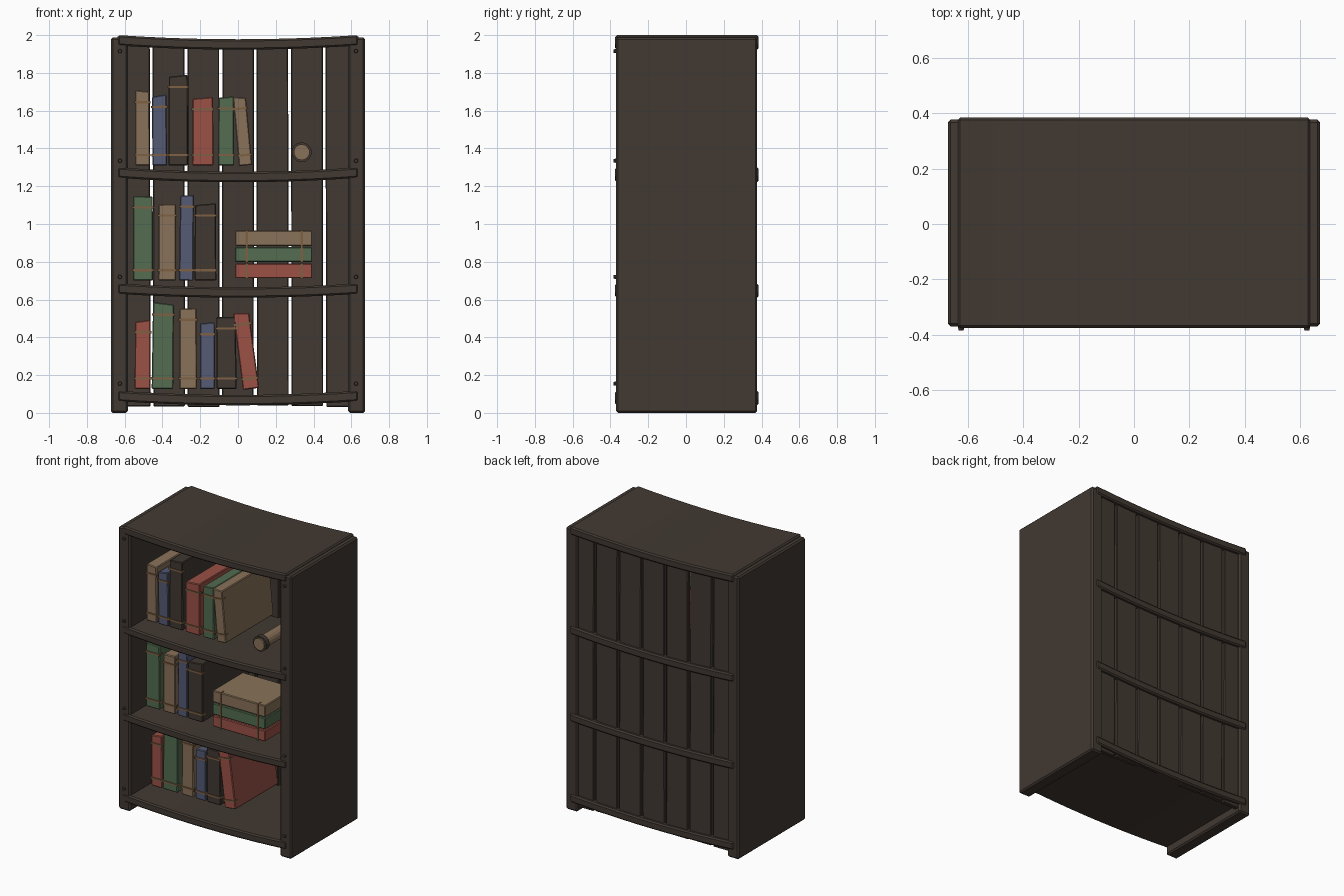
import bpy, bmesh, math, random
from mathutils import Matrix, Vector

if "Cube" in bpy.data.objects:
    bpy.data.objects.remove(bpy.data.objects["Cube"])

random.seed(4)


def material(name, rgb):
    m = bpy.data.materials.new(name)
    m.diffuse_color = (*rgb, 1)
    m.use_nodes = True
    m.node_tree.nodes["Principled BSDF"].inputs["Base Color"].default_value = m.diffuse_color
    return m


WOOD = material("dark_wood", (0.054, 0.041, 0.032))
TAN = material("tan_leather", (0.250, 0.168, 0.100))
RED = material("red_leather", (0.330, 0.082, 0.062))
GREEN = material("green_leather", (0.088, 0.150, 0.082))
BLUE = material("blue_leather", (0.090, 0.103, 0.175))
DARK = material("dark_leather", (0.052, 0.040, 0.031))
BAND = material("bronze_band", (0.210, 0.118, 0.056))


def add_box(bm, lo, hi, mat=0, bevel=0.0):
    """Add a bevelled box between two corners; returns its vertices."""
    part = bmesh.new()
    bmesh.ops.create_cube(part, size=1)
    for v in part.verts:
        v.co = Vector([lo[i] + (v.co[i] + 0.5) * (hi[i] - lo[i]) for i in range(3)])
    if bevel:
        bmesh.ops.bevel(part, geom=part.edges[:], offset=bevel, segments=1, affect='EDGES')
    for f in part.faces:
        f.material_index = mat
    tmp = bpy.data.meshes.new("tmp")
    part.to_mesh(tmp)
    part.free()
    n = len(bm.verts)
    bm.from_mesh(tmp)
    bpy.data.meshes.remove(tmp)
    bm.verts.ensure_lookup_table()
    return bm.verts[n:]


def finish(bm, name, mats, matrix=None):
    if matrix:
        bm.transform(matrix)
    bmesh.ops.recalc_face_normals(bm, faces=bm.faces[:])
    me = bpy.data.meshes.new(name)
    bm.to_mesh(me)
    bm.free()
    for m in mats:
        me.materials.append(m)
    ob = bpy.data.objects.new(name, me)
    bpy.context.collection.objects.link(ob)
    return ob


# Side panels, standing on the floor
for s, name in ((-1, "left_side"), (1, "right_side")):
    bm = bmesh.new()
    xs = sorted((s * 0.583, s * 0.673))
    add_box(bm, (xs[0], -0.37, 0), (xs[1], 0.377, 1.988), bevel=0.01)
    finish(bm, name, [WOOD])

# Sagging shelves, running through the sides and slightly proud at front and back
shelves = (("bottom_shelf", 0.117, 0.022), ("lower_shelf", 0.685, 0.020),
           ("upper_shelf", 1.300, 0.024), ("top_board", 2.000, 0.022))
for name, top, sag in shelves:
    bm = bmesh.new()
    add_box(bm, (-0.637, -0.375, top - 0.055), (0.637, 0.385, top), bevel=0.009)
    for k in range(1, 10):
        bmesh.ops.bisect_plane(bm, geom=bm.verts[:] + bm.edges[:] + bm.faces[:],
                               plane_co=(-0.637 + 0.1274 * k, 0, 0), plane_no=(1, 0, 0))
    for v in bm.verts:
        v.co.z -= sag * (1 - (v.co.x / 0.637) ** 2)
    finish(bm, name, [WOOD])

# Back planks with narrow gaps
for i in range(7):
    bm = bmesh.new()
    cx = (i - 3) * 0.183
    vs = add_box(bm, (cx - 0.084, 0.33, 0.03 + random.uniform(0, 0.012)),
                 (cx + 0.084, 0.362, 1.95), bevel=0.005)
    lean = random.uniform(-0.003, 0.003)
    for v in vs:
        v.co.x += lean * (v.co.z - 1)
    finish(bm, f"back_plank_{i + 1}", [WOOD])

# Nail heads on the front of the sides
bm = bmesh.new()
for x in (-0.625, 0.625):
    for z in (0.155, 0.72, 1.335, 1.915):
        m = Matrix.Translation((x, -0.372, z)) @ Matrix.Rotation(math.pi / 2, 4, 'X')
        bmesh.ops.create_cone(bm, cap_ends=True, segments=8, radius1=0.013,
                              radius2=0.009, depth=0.026, matrix=m)
finish(bm, "nail_heads", [WOOD])


def book(name, x0, x1, z0, z1, mat, y0, lean=0.0):
    """Upright book with two spine bands and an uneven top."""
    w, h = (x1 - x0) / 2, z1 - z0
    bm = bmesh.new()
    tilt = random.uniform(-0.012, 0.012)
    for v in add_box(bm, (-w, y0, 0), (w, 0.29, h), bevel=0.005):
        if v.co.z > h / 2:
            v.co.z += tilt * v.co.x / w * 0.6
            v.co.x *= 0.97
    for z in (0.055, h - 0.06):
        add_box(bm, (-w - 0.004, y0 - 0.006, z - 0.006), (w + 0.004, y0 + 0.03, z + 0.006), 1)
    finish(bm, name, [mat, BAND], Matrix.Translation(((x0 + x1) / 2, 0, z0)) @
           Matrix.Rotation(lean, 4, 'Y'))


# Rows of upright books: left, right, top, colour, lean
rows = {
    "top": (1.310, -0.24, [
        (-0.545, -0.467, 1.705, TAN, 0), (-0.453, -0.375, 1.68, BLUE, -0.01),
        (-0.368, -0.265, 1.785, DARK, 0), (-0.242, -0.130, 1.668, RED, 0),
        (-0.105, -0.020, 1.672, GREEN, 0), (0.005, 0.075, 1.672, TAN, -0.09)]),
    "middle": (0.700, -0.23, [
        (-0.556, -0.450, 1.147, GREEN, 0), (-0.422, -0.328, 1.105, TAN, 0),
        (-0.312, -0.237, 1.152, BLUE, 0.01), (-0.230, -0.115, 1.105, DARK, 0)]),
    "bottom": (0.127, -0.185, [
        (-0.547, -0.463, 0.487, RED, 0), (-0.457, -0.343, 0.580, GREEN, 0.012),
        (-0.310, -0.218, 0.553, TAN, 0), (-0.202, -0.122, 0.477, BLUE, 0),
        (-0.113, -0.007, 0.507, DARK, -0.01), (0.026, 0.112, 0.532, RED, -0.13)]),
}
for row, (base, y0, books) in rows.items():
    for i, (x0, x1, top, mat, lean) in enumerate(books):
        book(f"{row}_book_{i + 1}", x0, x1, base, top, mat, y0, lean)

# Stack of lying books
for name, z0, z1, mat in (("stack_book_red", 0.713, 0.790, RED),
                          ("stack_book_green", 0.798, 0.878, GREEN),
                          ("stack_book_tan", 0.884, 0.966, TAN)):
    bm = bmesh.new()
    add_box(bm, (-0.016, -0.26, z0), (0.393, 0.075, z1), bevel=0.005)
    for x in (0.047, 0.337):
        add_box(bm, (x - 0.006, -0.266, z0 - 0.003), (x + 0.006, -0.23, z1 + 0.003), 1)
    finish(bm, name, [mat, BAND])

# Rolled scroll with a dark collar at each end
for name, y, depth, r, mat in (("scroll", 0.0, 0.50, 0.042, TAN),
                               ("scroll_front_collar", -0.222, 0.035, 0.053, DARK),
                               ("scroll_back_collar", 0.222, 0.035, 0.053, DARK)):
    bm = bmesh.new()
    m = Matrix.Translation((0.337, y, 1.38)) @ Matrix.Rotation(math.pi / 2, 4, 'X')
    bmesh.ops.create_cone(bm, cap_ends=True, segments=14, radius1=r, radius2=r,
                          depth=depth, matrix=m)
    finish(bm, name, [mat])
